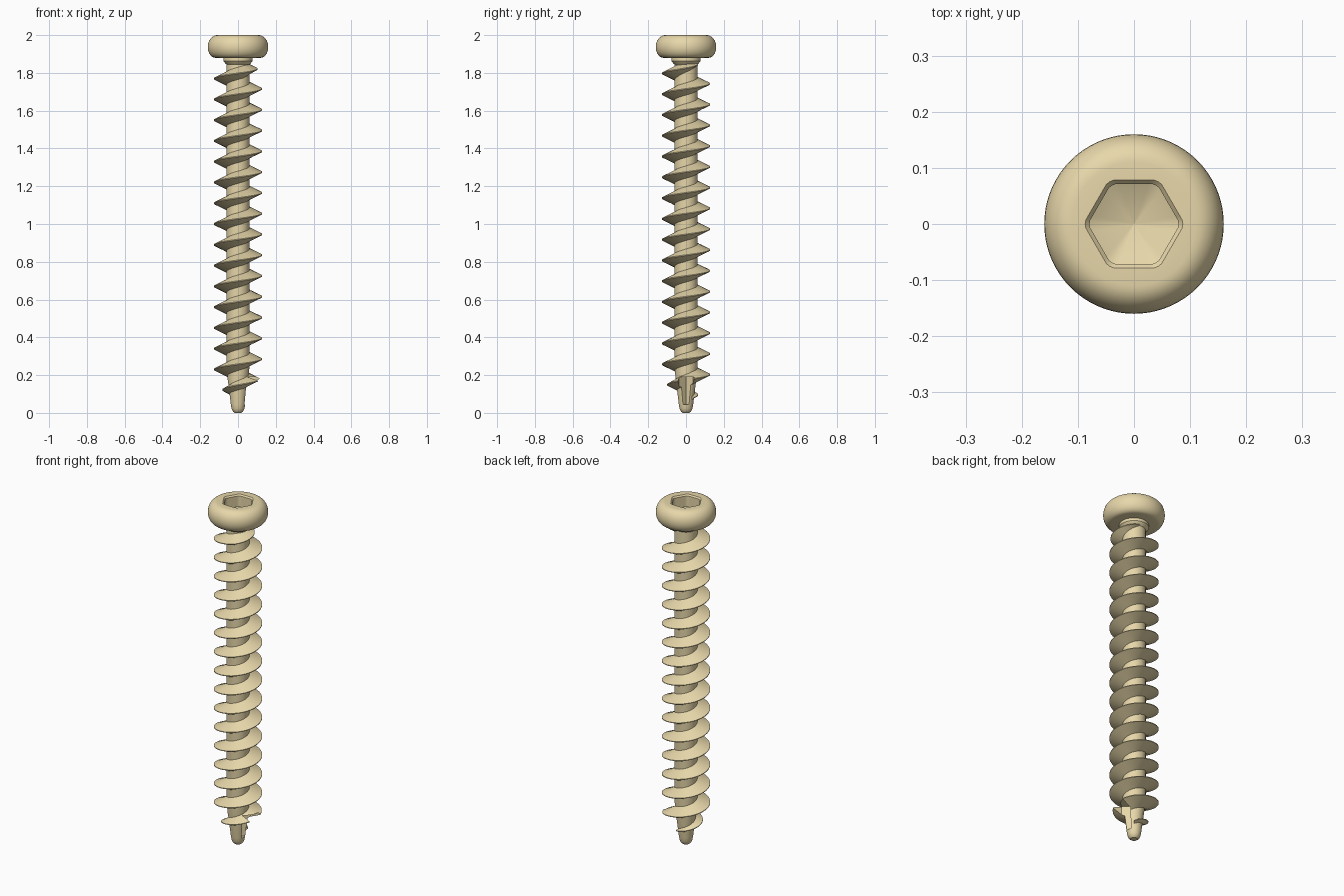
import bpy, bmesh, math

if "Cube" in bpy.data.objects:
    bpy.data.objects.remove(bpy.data.objects["Cube"])

mat = bpy.data.materials.new("tan_coating")
mat.diffuse_color = (0.8, 0.68, 0.4, 1)
mat.use_nodes = True
mat.node_tree.nodes["Principled BSDF"].inputs["Base Color"].default_value = mat.diffuse_color
SEG = 72
TAU = 2 * math.pi


def make_object(name, bm):
    bmesh.ops.recalc_face_normals(bm, faces=bm.faces)
    me = bpy.data.meshes.new(name)
    bm.to_mesh(me)
    bm.free()
    ob = bpy.data.objects.new(name, me)
    bpy.context.collection.objects.link(ob)
    me.materials.append(mat)
    return ob


def activate(ob):
    bpy.ops.object.select_all(action='DESELECT')
    ob.select_set(True)
    bpy.context.view_layer.objects.active = ob


def sweep(name, rings, wrap):
    """Skin a list of closed rings; the end rings are capped."""
    bm = bmesh.new()
    vs = [[bm.verts.new(p) for p in ring] for ring in rings]
    for a, b in zip(vs, vs[1:]):
        for i in range(wrap):
            j = (i + 1) % wrap
            bm.faces.new((a[i], a[j], b[j], b[i]))
    for end in (vs[0], vs[-1]):
        bm.faces.new(end)
    return make_object(name, bm)


def lathe(name, profile):
    """Profile of (radius or radius function, z), from bottom to top."""
    rings = []
    for r, z in profile:
        ring = []
        for i in range(SEG):
            a = TAU * i / SEG
            rad = r(a) if callable(r) else r
            ring.append((rad * math.cos(a), rad * math.sin(a), z))
        rings.append(ring)
    return sweep(name, rings, SEG)


def hexagon(apothem):
    """Radius of a hexagon with softened corners on the x axis."""
    def radius(a):
        d = a % (TAU / 6) - TAU / 12
        return min(apothem / math.cos(d), apothem * 1.115)
    return radius


# Rounded pan head with a hexagonal, cone-bottomed socket
profile = [(0.001, 1.875), (0.12, 1.88)]
for k in range(1, 9):
    a = math.radians(-90 + 90 * k / 8)
    profile.append((0.12 + 0.04 * math.cos(a), 1.937 + 0.057 * math.sin(a)))
for k in range(1, 9):
    a = math.radians(90 * k / 8)
    profile.append((0.11 + 0.05 * math.cos(a), 1.937 + 0.063 * math.sin(a)))
profile += [(hexagon(0.078), 2.0), (hexagon(0.071), 1.992),
            (hexagon(0.071), 1.93), (0.001, 1.895)]
head = lathe("head", profile)

# Core with neck collar and tapered, blunt point
core_profile = [(0.001, 0), (0.018, 0.0), (0.027, 0.007), (0.034, 0.022), (0.038, 0.045),
                (0.047, 0.12), (0.055, 0.18), (0.061, 0.25), (0.061, 1.845),
                (0.067, 1.85), (0.077, 1.862), (0.077, 1.885), (0.001, 1.885)]
core = lathe("shaft", core_profile)

# Right-handed helical thread fading out at both ends
PITCH, Z0, Z1 = 0.11, 0.08, 1.852
STEPS = int((Z1 - Z0) / PITCH * 48)
rings = []
for s in range(STEPS + 1):
    z = Z0 + (Z1 - Z0) * s / STEPS
    a = TAU * (z - 1.715) / PITCH
    body = 0.061 if z > 0.25 else 0.034 + 0.027 * z / 0.25
    root = body - 0.008
    low = 0.055 + 0.073 * (z - Z0) / 0.11
    high = 0.06 + 0.068 * min(1, (Z1 - z) / 0.045)
    tip = min(0.128, low, high)
    half = 0.004 + 0.032 * (tip - root) / (0.128 - 0.053)
    section = [(root, -half), (tip, -0.002), (tip, 0.002), (root, half)]
    rings.append([(r * math.cos(a), r * math.sin(a), z + h) for r, h in section])
thread = sweep("thread", rings, 4)

# V-shaped cutting flute on the right side of the point
outline = [(0.018, 0), (0.055, -0.036), (0.16, -0.05), (0.16, 0.05), (0.055, 0.036)]
flute = sweep("flute_cutter", [[(x, y, z) for x, y in outline] for z in (0.045, 0.19)], 5)
flute.hide_render = True
for ob in (core, thread):
    mod = ob.modifiers.new("flute", 'BOOLEAN')
    mod.operation = 'DIFFERENCE'
    mod.solver = 'EXACT'
    mod.object = flute
    activate(ob)
    bpy.ops.object.modifier_apply(modifier=mod.name)
bpy.data.objects.remove(flute)

for ob in (head, core, thread):
    activate(ob)
    bpy.ops.object.shade_smooth_by_angle(angle=math.radians(30))
